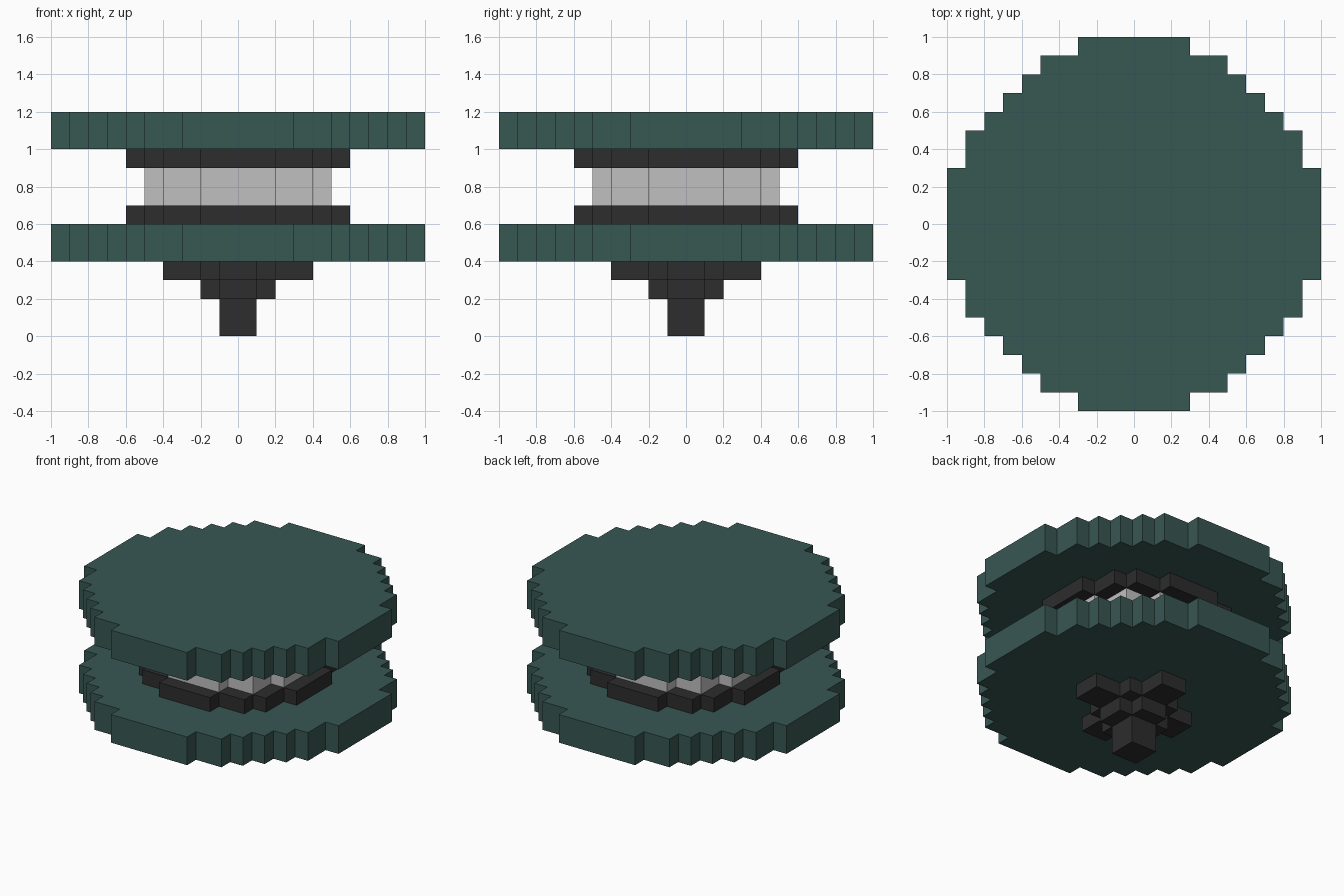
import bpy
import bmesh

cube = bpy.data.objects.get("Cube")
if cube:
    bpy.data.objects.remove(cube, do_unlink=True)


def make_material(name, rgb):
    mat = bpy.data.materials.new(name)
    mat.use_nodes = True
    mat.diffuse_color = (*rgb, 1)
    mat.node_tree.nodes["Principled BSDF"].inputs["Base Color"].default_value = (*rgb, 1)
    return mat


green = make_material("dark teal green", (0.039, 0.095, 0.086))
black = make_material("charcoal", (0.026, 0.026, 0.026))
grey = make_material("light grey", (0.527, 0.527, 0.527))


def stepped_outline(steps):
    """Outline of a blocky circle from the outer corners of one quadrant."""
    quarter = []
    for i, (x, y) in enumerate(steps):
        if i:
            quarter.append((x, steps[i - 1][1]))
        quarter.append((x, y))
    outline = []
    for _ in range(4):
        outline += quarter
        quarter = [(-y, x) for x, y in quarter]
    return outline


def stepped_disc(name, steps, bottom, top, mat):
    """Extrude a blocky circle between two heights."""
    bm = bmesh.new()
    face = bm.faces.new([bm.verts.new((x, y, bottom)) for x, y in stepped_outline(steps)])
    extruded = bmesh.ops.extrude_face_region(bm, geom=[face], use_keep_orig=True)
    verts = [v for v in extruded["geom"] if isinstance(v, bmesh.types.BMVert)]
    bmesh.ops.translate(bm, verts=verts, vec=(0, 0, top - bottom))
    bmesh.ops.recalc_face_normals(bm, faces=bm.faces)
    mesh = bpy.data.meshes.new(name)
    bm.to_mesh(mesh)
    bm.free()
    mesh.materials.append(mat)
    obj = bpy.data.objects.new(name, mesh)
    bpy.context.collection.objects.link(obj)
    return obj


# Outer corners of each blocky circle, going from +x round to +y
plate = [(1, .3), (.9, .5), (.8, .6), (.7, .7), (.6, .8), (.5, .9), (.3, 1)]
collar = [(.6, .2), (.5, .4), (.4, .5), (.2, .6)]
core = [(.5, .2), (.4, .4), (.2, .5)]
wide_foot = [(.4, .1), (.2, .2), (.1, .4)]
narrow_foot = [(.2, .1), (.1, .2)]
peg = [(.1, .1)]

# Tapered tip below the lower plate
stepped_disc("tip_peg", peg, 0, .2, black)
stepped_disc("tip_narrow_step", narrow_foot, .2, .3, black)
stepped_disc("tip_wide_step", wide_foot, .3, .4, black)

# Two plates joined by a collared core
stepped_disc("lower_plate", plate, .4, .6, green)
stepped_disc("lower_collar", collar, .6, .7, black)
stepped_disc("core", core, .7, .9, grey)
stepped_disc("upper_collar", collar, .9, 1.0, black)
stepped_disc("upper_plate", plate, 1.0, 1.2, green)
